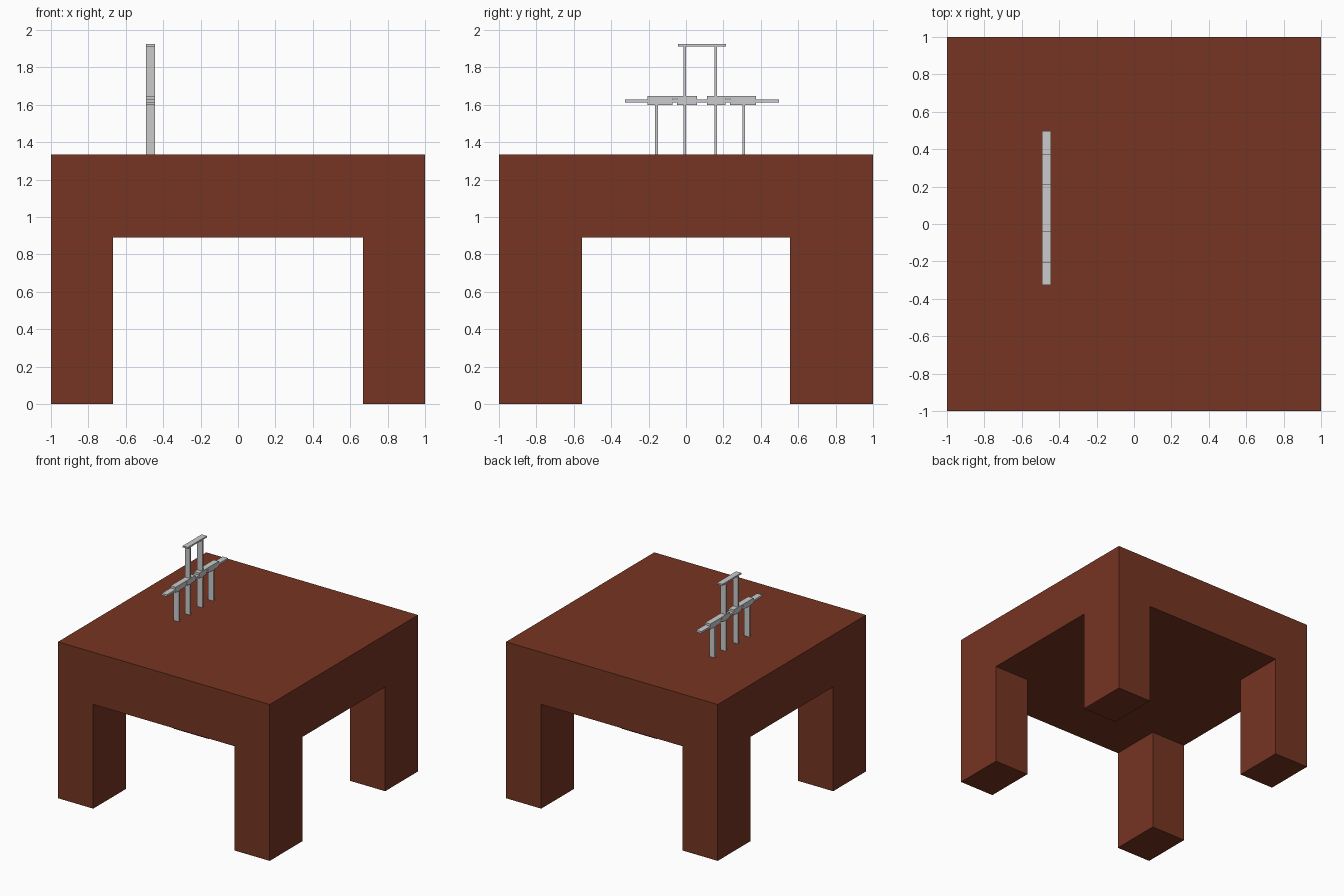
import bpy, bmesh

if "Cube" in bpy.data.objects:
    bpy.data.objects.remove(bpy.data.objects["Cube"])

TOP = 1.335      # table surface height
UNDER = 0.89     # underside of the slab


def add_object(name, bm):
    bmesh.ops.recalc_face_normals(bm, faces=bm.faces[:])
    mesh = bpy.data.meshes.new(name)
    bm.to_mesh(mesh)
    bm.free()
    obj = bpy.data.objects.new(name, mesh)
    bpy.context.collection.objects.link(obj)
    return obj


def bar(name, y0, y1, z0, z1, x0=-0.492, x1=-0.443):
    bm = bmesh.new()
    bmesh.ops.create_cube(bm, size=1)
    bmesh.ops.scale(bm, vec=(x1 - x0, y1 - y0, z1 - z0), verts=bm.verts)
    bmesh.ops.translate(bm, vec=((x0 + x1) / 2, (y0 + y1) / 2, (z0 + z1) / 2), verts=bm.verts)
    return add_object(name, bm)


def extrude(bm, faces, dz):
    result = bmesh.ops.extrude_face_region(bm, geom=faces)
    verts = [v for v in result["geom"] if isinstance(v, bmesh.types.BMVert)]
    bmesh.ops.translate(bm, vec=(0, 0, dz), verts=verts)


# Table: slab with four corner legs pulled down from a 3 x 3 grid underside
bm = bmesh.new()
bmesh.ops.create_cube(bm, size=2)
for v in bm.verts:
    v.co.z = TOP if v.co.z > 0 else UNDER
for axis, inner in ((0, 0.667), (1, 0.557)):
    for side in (-inner, inner):
        point, normal = [0, 0, 0], [0, 0, 0]
        point[axis], normal[axis] = side, 1
        bmesh.ops.bisect_plane(bm, geom=bm.verts[:] + bm.edges[:] + bm.faces[:],
                               plane_co=point, plane_no=normal)
corners = []
for f in bm.faces:
    c = f.calc_center_median()
    if f.normal.z < -0.5 and abs(c.x) > 0.667 and abs(c.y) > 0.557:
        corners.append(f)
for f in corners:
    extrude(bm, [f], -UNDER)
    bm.faces.remove(f) if f.is_valid else None
bmesh.ops.dissolve_limit(bm, angle_limit=0.01, verts=bm.verts[:], edges=bm.edges[:])
table = add_object("table", bm)
wood = bpy.data.materials.new("brown_wood")
wood.diffuse_color = (0.18, 0.035, 0.016, 1)
wood.use_nodes = True
wood.node_tree.nodes["Principled BSDF"].inputs["Base Color"].default_value = wood.diffuse_color
table.data.materials.append(wood)

# Posts of the small grey stand
for y in (-0.006, 0.159):
    bar("tall_post", y - 0.007, y + 0.007, TOP, 1.914)
for y in (-0.158, 0.308):
    bar("short_post", y - 0.007, y + 0.007, TOP, 1.602)

# Horizontal bars: top rail, long middle rail, caps and clamp blocks
bar("top_rail", -0.043, 0.213, 1.912, 1.925)
bar("middle_rail", -0.327, 0.496, 1.612, 1.628)
for y0, y1 in ((-0.207, 0.058), (0.112, 0.374)):
    bar("cap_bar", y0, y1, 1.634, 1.647)
for y0, y1 in ((-0.207, -0.072), (-0.048, 0.058), (0.112, 0.211), (0.236, 0.374)):
    bar("clamp_block", y0, y1, 1.6, 1.635)
